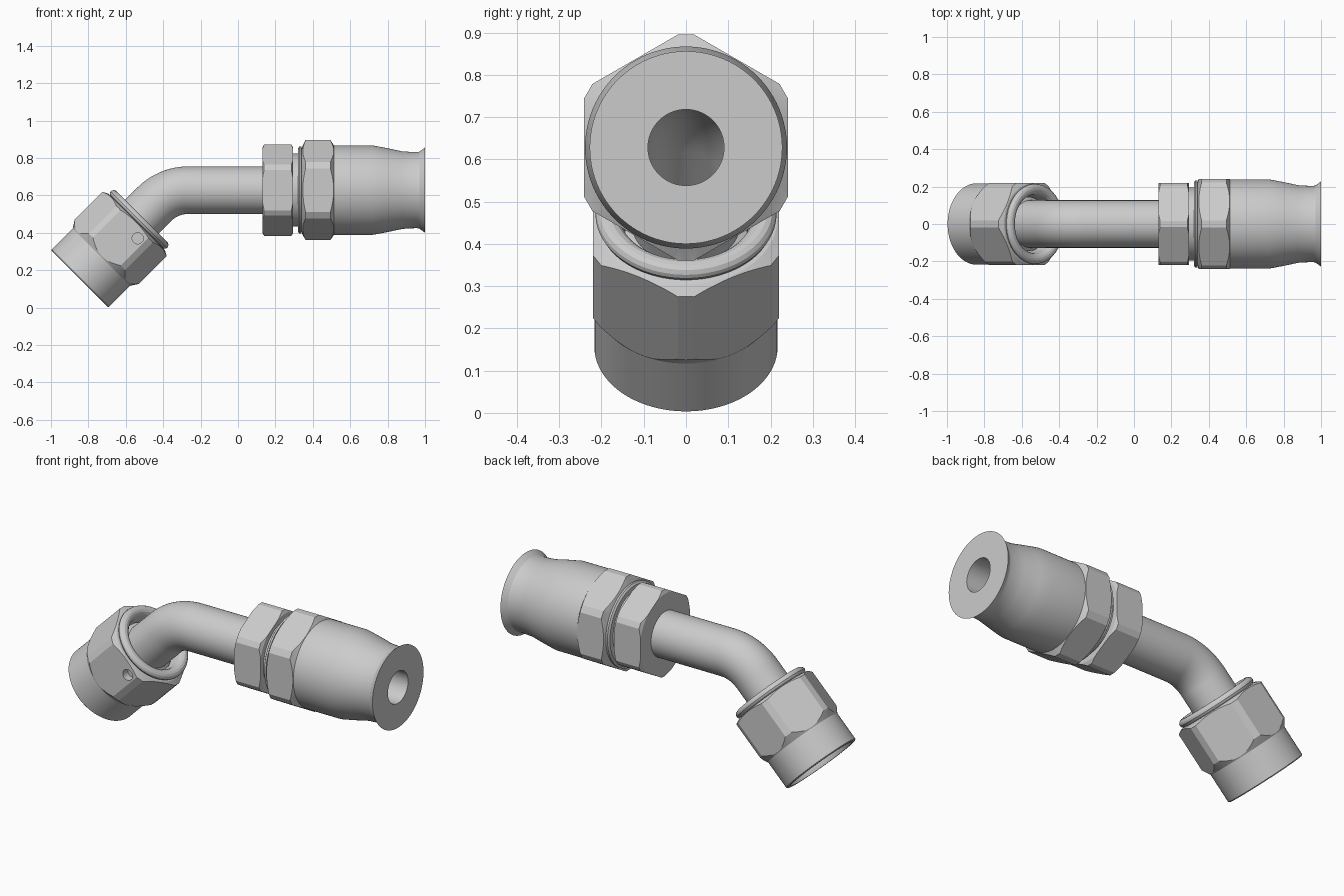
import bpy, bmesh
from math import sin, cos, tan, pi, radians
from mathutils import Matrix, Vector

if "Cube" in bpy.data.objects:
    bpy.data.objects.remove(bpy.data.objects["Cube"])

SEG = 96
AXIS_Z = 0.628


def to_object(bm, name):
    bmesh.ops.recalc_face_normals(bm, faces=bm.faces)
    me = bpy.data.meshes.new(name)
    bm.to_mesh(me)
    bm.free()
    ob = bpy.data.objects.new(name, me)
    bpy.context.collection.objects.link(ob)
    return ob


def sweep(name, stations):
    """Closed tube skin through circular stations (x, z, tilt, radius)."""
    bm = bmesh.new()
    rings = []
    for x, z, a, r in stations:
        up = Vector((-sin(a), 0, cos(a)))
        rings.append([bm.verts.new(Vector((x, 0, z)) + up * (r * cos(t)) + Vector((0, r * sin(t), 0)))
                      for t in (2 * pi * k / SEG for k in range(SEG))])
    for i, ring in enumerate(rings):
        nxt = rings[(i + 1) % len(rings)]
        for k in range(SEG):
            j = (k + 1) % SEG
            bm.faces.new((ring[k], ring[j], nxt[j], nxt[k]))
    return to_object(bm, name)


def revolve(name, profile):
    return sweep(name, [(s, 0, 0, r) for s, r in profile])


def hex_prism(x0, x1, apothem, corner):
    """Hexagon bar along x with a corner up, corners cut flat."""
    half = (apothem / cos(pi / 6) - corner) * tan(pi / 3)
    pts = []
    for k in range(6):
        a = k * pi / 3
        for w in (-half, half):
            pts.append((sin(a) * corner + cos(a) * w, cos(a) * corner - sin(a) * w))
    bm = bmesh.new()
    face = bm.faces.new([bm.verts.new((x0, y, z)) for y, z in pts])
    ext = bmesh.ops.extrude_face_region(bm, geom=[face], use_keep_orig=True)
    bmesh.ops.translate(bm, vec=(x1 - x0, 0, 0),
                        verts=[v for v in ext["geom"] if isinstance(v, bmesh.types.BMVert)])
    return to_object(bm, "hex_cutter")


def boolean(ob, cutter, op):
    mod = ob.modifiers.new("cut", 'BOOLEAN')
    mod.operation, mod.object, mod.solver = op, cutter, 'EXACT'
    bpy.context.view_layer.objects.active = ob
    bpy.ops.object.modifier_apply(modifier=mod.name)
    bpy.data.objects.remove(cutter)


def finish(ob, matrix):
    ob.data.transform(matrix)
    bpy.ops.object.select_all(action='DESELECT')
    ob.select_set(True)
    bpy.context.view_layer.objects.active = ob
    bpy.ops.object.shade_smooth_by_angle(angle=radians(20))


on_axis = Matrix.Translation((0, 0, AXIS_Z))
nut_x, nut_z = -0.8465, 0.1535
on_nut = Matrix.Translation((nut_x, 0, nut_z)) @ Matrix.Rotation(radians(-45), 4, 'Y')

# Hose socket with its hexagon, taper and flared end
socket = revolve("hose_socket", [
    (0.32, 0.09), (0.32, 0.222), (0.328, 0.233), (0.338, 0.233), (0.34, 0.222), (0.344, 0.236),
    (0.36, 0.265), (0.366, 0.29), (0.484, 0.29), (0.494, 0.267), (0.513, 0.239), (0.72, 0.239),
    (0.79, 0.226), (0.88, 0.207), (0.955, 0.203), (0.97, 0.206), (1.0, 0.228), (1.0, 0.09)])
boolean(socket, hex_prism(0.2, 1.1, 0.241, 0.267), 'INTERSECT')
finish(socket, on_axis)

# Nipple hexagon with the neck behind it
nipple = revolve("nipple_hex", [
    (0.13, 0.11), (0.13, 0.227), (0.14, 0.245), (0.148, 0.27), (0.277, 0.27), (0.285, 0.245),
    (0.295, 0.227), (0.295, 0.195), (0.325, 0.195), (0.325, 0.11)])
boolean(nipple, hex_prism(0.0, 0.5, 0.22, 0.245), 'INTERSECT')
finish(nipple, on_axis)

# Swivel nut: smooth collar, hexagon, rolled rear lip and hollow inside
nut = revolve("swivel_nut", [
    (0.0, 0.195), (0.0, 0.212), (0.005, 0.217), (0.165, 0.217), (0.205, 0.243), (0.21, 0.265),
    (0.403, 0.265), (0.415, 0.243), (0.43, 0.216), (0.432, 0.203), (0.438, 0.21), (0.447, 0.214),
    (0.457, 0.212), (0.466, 0.205), (0.471, 0.194), (0.471, 0.182), (0.466, 0.17), (0.455, 0.16),
    (0.44, 0.155), (0.36, 0.15), (0.31, 0.19), (0.02, 0.19)])
boolean(nut, hex_prism(-0.1, 0.6, 0.22, 0.243), 'INTERSECT')
bm = bmesh.new()
bmesh.ops.create_cone(bm, cap_ends=True, segments=32, radius1=0.03, radius2=0.03, depth=0.1,
                      matrix=Matrix.Translation((0.373, -0.225, -0.066)) @ Matrix.Rotation(pi / 2, 4, 'X'))
boolean(nut, to_object(bm, "pin_hole_cutter"), 'DIFFERENCE')
finish(nut, on_nut)

# Bent tube, hollow, with a funnel seat inside the nut
start_x = -0.265
bend_r = (start_x - (AXIS_Z - nut_z + nut_x) * 1.0) / tan(pi / 8)
path = [(0.32, AXIS_Z, 0)]
for i in range(17):
    a = pi / 4 * i / 16
    path.append((start_x - bend_r * sin(a), AXIS_Z - bend_r + bend_r * cos(a), -a + 2 * a))


def along_nut(s, r):
    return (nut_x + s * cos(pi / 4), nut_z + s * sin(pi / 4), pi / 4, r)


outer = [(x, z, a, 0.127) for x, z, a in path]
seat = [along_nut(s, r) for s, r in (
    (0.41, 0.127), (0.40, 0.145), (0.36, 0.146), (0.315, 0.182), (0.2, 0.182), (0.2, 0.168), (0.3, 0.09))]
inner = [(x, z, a, 0.09) for x, z, a in reversed(path)]
finish(sweep("bent_tube", outer + seat + inner), Matrix())
